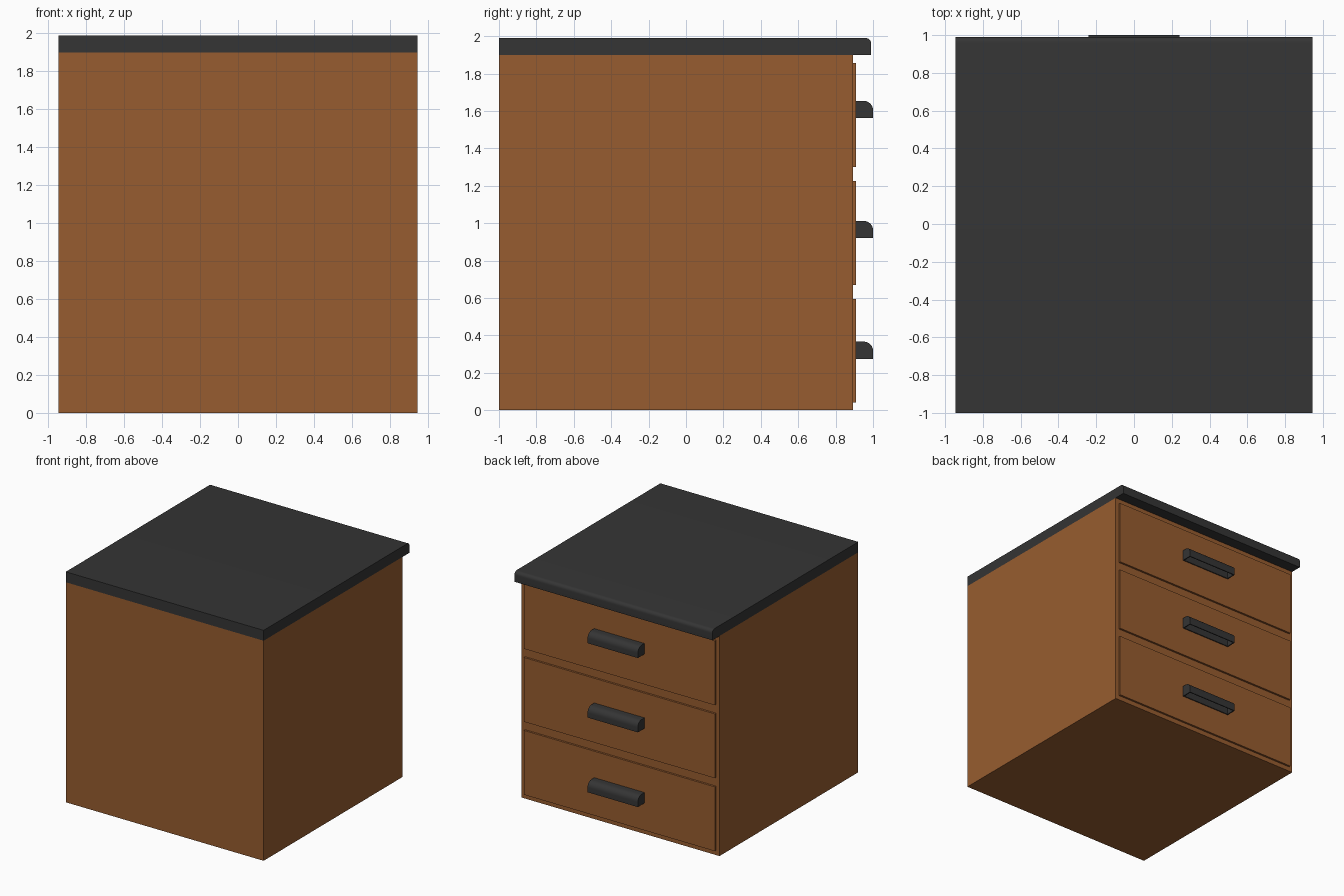
import bpy, bmesh, math

if "Cube" in bpy.data.objects:
    bpy.data.objects.remove(bpy.data.objects["Cube"])


def material(name, rgb):
    m = bpy.data.materials.new(name)
    m.diffuse_color = (*rgb, 1)
    m.use_nodes = True
    m.node_tree.nodes["Principled BSDF"].inputs["Base Color"].default_value = m.diffuse_color
    return m


WOOD = material("brown wood", (0.31, 0.108, 0.029))
BLACK = material("matte black", (0.035, 0.035, 0.035))


def finish(bm, name, mat):
    bmesh.ops.recalc_face_normals(bm, faces=bm.faces[:])
    me = bpy.data.meshes.new(name)
    bm.to_mesh(me)
    bm.free()
    ob = bpy.data.objects.new(name, me)
    bpy.context.collection.objects.link(ob)
    me.materials.append(mat)
    return ob


def box(name, x, y0, y1, z0, z1, mat):
    bm = bmesh.new()
    bmesh.ops.create_cube(bm, size=1)
    for v in bm.verts:
        v.co = (v.co.x * 2 * x, y1 if v.co.y > 0 else y0, z1 if v.co.z > 0 else z0)
    return finish(bm, name, mat)


def rounded_bar(name, x, y0, y1, z0, z1, r, mat, recess=0.0, wall=0.012):
    """Bar along x whose upper +y edge is rounded; optional hollow from below."""
    prof = [(y0, z1), (y0, z0), (y1, z0)]
    for i in range(7):
        a = math.radians(15 * i)
        prof.append((y1 - r + r * math.cos(a), z1 - r + r * math.sin(a)))
    bm = bmesh.new()
    f = bm.faces.new([bm.verts.new((-x, y, z)) for y, z in prof])
    ext = bmesh.ops.extrude_face_region(bm, geom=[f], use_keep_orig=True)
    for v in ext["geom"]:
        if isinstance(v, bmesh.types.BMVert):
            v.co.x = x
    bmesh.ops.recalc_face_normals(bm, faces=bm.faces[:])
    if recess:
        bottom = min(bm.faces, key=lambda q: q.calc_center_median().z)
        bmesh.ops.inset_region(bm, faces=[bottom], thickness=wall)
        bmesh.ops.inset_region(bm, faces=[bottom], thickness=0.0)
        for v in bottom.verts:
            v.co.z += recess
    ob = finish(bm, name, mat)
    bpy.context.view_layer.objects.active = ob
    ob.select_set(True)
    bpy.ops.object.shade_smooth_by_angle(angle=math.radians(30))
    ob.select_set(False)
    return ob


# Cabinet body and overhanging worktop
box("cabinet_body", 0.945, -1.0, 0.893, 0.0, 1.90, WOOD)
rounded_bar("worktop", 0.945, -1.0, 0.99, 1.90, 1.99, 0.03, BLACK)

# Three drawer fronts with hollow pull handles
for i in range(3):
    z = 0.04 + 0.63 * i
    box(f"drawer_front_{i + 1}", 0.912, 0.885, 0.91, z, z + 0.555, WOOD)
    hz = (0.275, 0.92, 1.562)[i]
    rounded_bar(f"drawer_handle_{i + 1}", 0.24, 0.91, 1.0, hz, hz + 0.092, 0.05,
                BLACK, recess=0.06)
